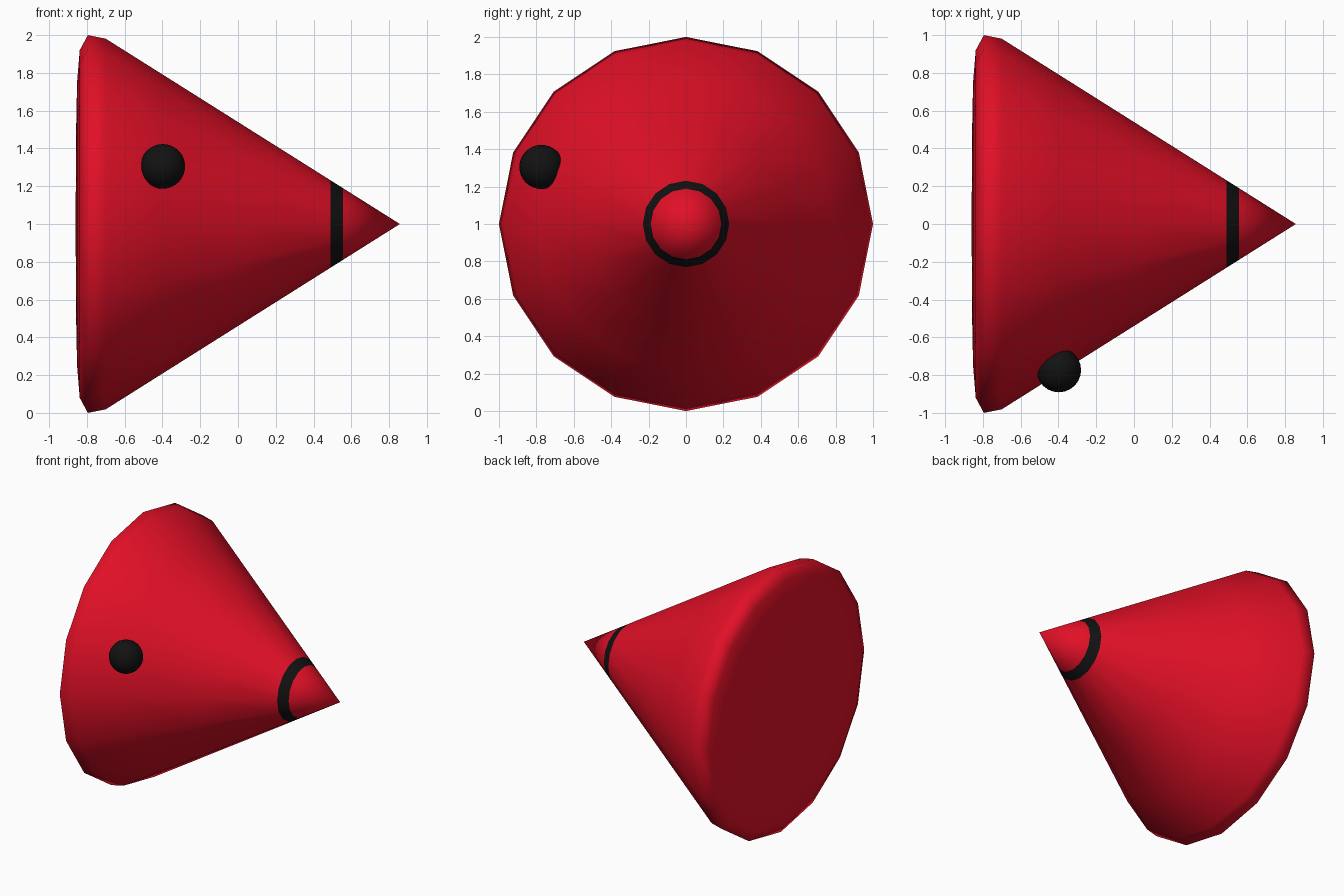
import bpy
import bmesh
import math
from mathutils import Matrix

default = bpy.data.objects.get("Cube")
if default:
    bpy.data.objects.remove(default, do_unlink=True)


def make_material(name, color):
    mat = bpy.data.materials.new(name)
    mat.use_nodes = True
    mat.diffuse_color = color
    bsdf = next(n for n in mat.node_tree.nodes if n.type == "BSDF_PRINCIPLED")
    bsdf.inputs["Base Color"].default_value = color
    return mat


def make_object(name, bm, materials):
    bmesh.ops.recalc_face_normals(bm, faces=bm.faces)
    mesh = bpy.data.meshes.new(name)
    bm.to_mesh(mesh)
    bm.free()
    for mat in materials:
        mesh.materials.append(mat)
    for poly in mesh.polygons:
        poly.use_smooth = True
    obj = bpy.data.objects.new(name, mesh)
    bpy.context.collection.objects.link(obj)
    return obj


red = make_material("red", (0.76, 0.005, 0.02, 1))
black = make_material("black", (0.006, 0.006, 0.006, 1))

SIDES = 16
AXIS_Z = 1.0
TIP_X = 0.857
BAND = (0.49, 0.557)


def cone_radius(x):
    return (TIP_X - x) * 0.63


# Cone body: profile of (x, radius) spun around the x axis, rounded at the rim
profile = [(-0.86, 0), (-0.857, 0.5), (-0.852, 0.75), (-0.838, 0.92),
           (-0.795, 1.0), (-0.70, cone_radius(-0.70))]
profile += [(x, cone_radius(x)) for x in (-0.4, 0.0, *BAND, TIP_X)]

bm = bmesh.new()
verts = [bm.verts.new((x, 0, AXIS_Z + r)) for x, r in profile]
edges = [bm.edges.new(pair) for pair in zip(verts, verts[1:])]
bmesh.ops.spin(bm, geom=verts + edges, cent=(0, 0, AXIS_Z), axis=(1, 0, 0),
               angle=math.tau, steps=SIDES, use_duplicate=False)
bmesh.ops.remove_doubles(bm, verts=bm.verts, dist=0.0005)

# Black band near the tip
for face in bm.faces:
    face.material_index = int(BAND[0] < face.calc_center_median().x < BAND[1])
make_object("cone_body", bm, [red, black])

# Single round eye on the front
bm = bmesh.new()
bmesh.ops.create_uvsphere(bm, u_segments=24, v_segments=16, radius=0.118,
                          matrix=Matrix.Translation((-0.398, -0.773, 1.305)))
make_object("eye", bm, [black])
